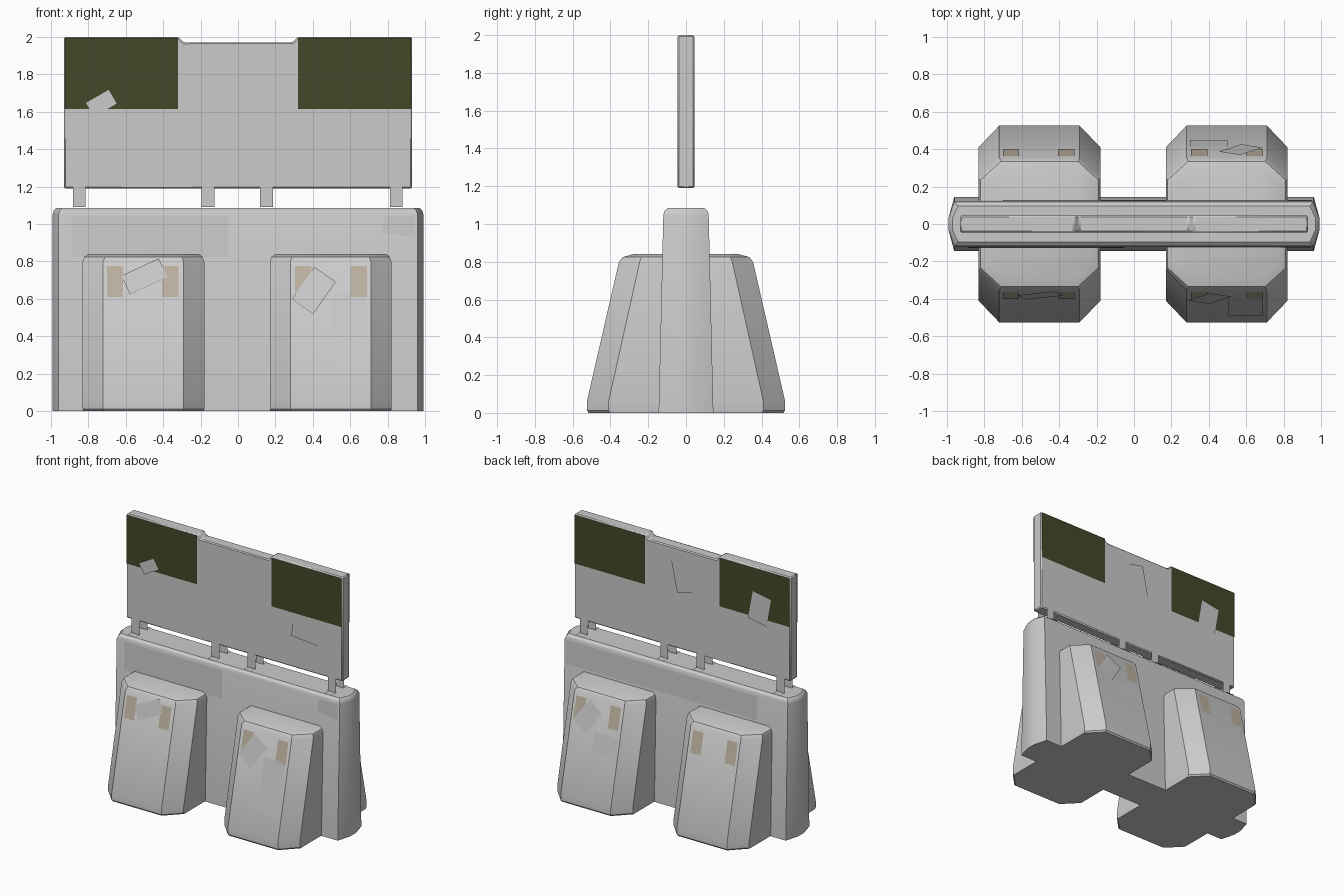
import bpy, bmesh
from math import radians, cos, sin

if "Cube" in bpy.data.objects:
    bpy.data.objects.remove(bpy.data.objects["Cube"])


def material(name, rgb):
    m = bpy.data.materials.new(name)
    m.diffuse_color = (*rgb, 1)
    m.use_nodes = True
    m.node_tree.nodes["Principled BSDF"].inputs["Base Color"].default_value = m.diffuse_color
    return m


olive = material("olive", (0.06, 0.065, 0.022))
tan = material("tan", (0.52, 0.45, 0.36))


def finish(name, bm, mat=None, smooth=True):
    bmesh.ops.recalc_face_normals(bm, faces=bm.faces) if smooth else None
    me = bpy.data.meshes.new(name)
    bm.to_mesh(me)
    bm.free()
    ob = bpy.data.objects.new(name, me)
    bpy.context.collection.objects.link(ob)
    if mat:
        me.materials.append(mat)
    if smooth:
        bpy.ops.object.select_all(action='DESELECT')
        ob.select_set(True)
        bpy.context.view_layer.objects.active = ob
        bpy.ops.object.shade_smooth_by_angle(angle=radians(30))
    return ob


def loft(name, cx, rings):
    """Stack octagons (z, half x, half y, chamfer x, chamfer y)."""
    bm = bmesh.new()
    prev = None
    for z, hx, hy, kx, ky in rings:
        pts = [(kx, -hy), (hx, -ky), (hx, ky), (kx, hy),
               (-kx, hy), (-hx, ky), (-hx, -ky), (-kx, -hy)]
        ring = [bm.verts.new((cx + x, y, z)) for x, y in pts]
        if prev:
            for i in range(8):
                j = (i + 1) % 8
                bm.faces.new((prev[i], prev[j], ring[j], ring[i]))
        else:
            bm.faces.new(ring[::-1])
        prev = ring
    bm.faces.new(prev)
    return finish(name, bm)


def patch(name, pts, depth, side, mat=None):
    """Flat sheet lying on a front (-1) or back (+1) surface y = depth(z)."""
    bm = bmesh.new()
    vs = [bm.verts.new((x, side * (depth(z) + 0.003), z)) for x, z in pts]
    bm.faces.new(vs if side < 0 else vs[::-1])
    return finish(name, bm, mat, smooth=False)


def rect(x0, x1, z0, z1):
    return [(x0, z0), (x1, z0), (x1, z1), (x0, z1)]


def tilted(x, z, w, h, deg):
    c, s = cos(radians(deg)), sin(radians(deg))
    return [(x + a * w / 2 * c - b * h / 2 * s, z + a * w / 2 * s + b * h / 2 * c)
            for a, b in ((-1, -1), (1, -1), (1, 1), (-1, 1))]


def wall_y(z): return 0.145 - 0.0238 * z
def foot_y(z): return 0.525 - 0.2297 * (z - 0.06)
def board_y(z): return 0.045


# Barrier body
loft("barrier_wall", 0, [(0, 0.99, 0.145, 0.96, 0.035), (1.05, 0.99, 0.12, 0.96, 0.035),
                         (1.07, 0.985, 0.113, 0.953, 0.032), (1.085, 0.97, 0.095, 0.94, 0.03)])

# Sloping stabiliser feet running through the wall
for side, cx in (("left", -0.505), ("right", 0.495)):
    loft("foot_" + side, cx, [(0, 0.322, 0.515, 0.21, 0.40), (0.012, 0.325, 0.525, 0.215, 0.41),
                              (0.06, 0.325, 0.525, 0.215, 0.41), (0.80, 0.325, 0.355, 0.215, 0.245),
                              (0.825, 0.315, 0.335, 0.205, 0.235), (0.84, 0.295, 0.28, 0.185, 0.20)])

# Upper board with shallow notch in its top edge
outline = [(-.93, 1.19), (.93, 1.19), (.93, 2), (.32, 2),
           (.29, 1.97), (-.29, 1.97), (-.32, 2), (-.93, 2)]
bm = bmesh.new()
front = bm.faces.new([bm.verts.new((x, -0.045, z)) for x, z in outline])
ext = bmesh.ops.extrude_face_region(bm, geom=[front], use_keep_orig=True)
for v in ext["geom"]:
    if isinstance(v, bmesh.types.BMVert):
        v.co.y = 0.045
board = finish("upper_board", bm)
bev = board.modifiers.new("edge", 'BEVEL')
bev.width = 0.008
bev.segments = 1

for s, face in ((-1, "front"), (1, "back")):
    # Olive corner panels
    for x0, x1 in ((-0.925, -0.32), (0.32, 0.925)):
        patch("corner_panel_" + face, rect(x0, x1, 1.615, 1.993), board_y, s, olive)
    # Sheet-metal L brackets
    for x in (-0.848, -0.16, 0.152, 0.845):
        bm = bmesh.new()
        rows = [[bm.verts.new((x + d, s * y, z)) for d in (-0.034, 0.034)]
                for y, z in ((0.05, 1.29), (0.05, 1.09), (0.095, 1.09))]
        for a, b in zip(rows, rows[1:]):
            q = (a[0], b[0], b[1], a[1])
            bm.faces.new(q if s < 0 else q[::-1])
        finish("bracket_" + face, bm, smooth=False)
    # Tan reflectors on the feet
    for x in (-0.657, -0.362, 0.348, 0.645):
        patch("reflector_" + face, rect(x - 0.044, x + 0.044, 0.61, 0.775), foot_y, s, tan)


def sheet_y(z): return 0.050
def foot_sheet_y(z): return foot_y(z) + 0.005


# Repair plates and loose sheets, front then back
patches = [
    (-1, board_y, rect(-0.26, 0.30, 1.81, 1.965)),
    (-1, board_y, rect(-0.625, -0.245, 1.195, 1.33)),
    (-1, sheet_y, tilted(-0.73, 1.645, 0.14, 0.085, 30)),
    (-1, sheet_y, tilted(0.615, 1.475, 0.23, 0.10, -5)),
    (-1, wall_y, rect(-0.89, -0.05, 0.825, 1.045)),
    (-1, wall_y, [(0.77, 0.95), (0.945, 0.93), (0.945, 1.045), (0.785, 1.045)]),
    (-1, foot_sheet_y, tilted(-0.5, 0.72, 0.22, 0.11, 25)),
    (-1, foot_sheet_y, tilted(0.405, 0.645, 0.14, 0.21, -35)),
    (-1, foot_y, rect(0.505, 0.69, 0.235, 0.625)),
    (1, sheet_y, tilted(0.0, 1.76, 0.13, 0.24, -12)),
    (1, sheet_y, tilted(-0.67, 1.69, 0.16, 0.22, 10)),
    (1, board_y, rect(-0.92, -0.76, 1.36, 1.61)),
    (1, board_y, rect(-0.42, -0.18, 1.195, 1.27)),
    (1, wall_y, rect(-0.70, 0.95, 0.86, 1.045)),
    (1, foot_y, rect(0.30, 0.50, 0.41, 0.56)),
    (1, foot_sheet_y, tilted(0.57, 0.65, 0.14, 0.21, 35)),
]
for s, depth, pts in patches:
    patch("patch_plate", pts, depth, s)
